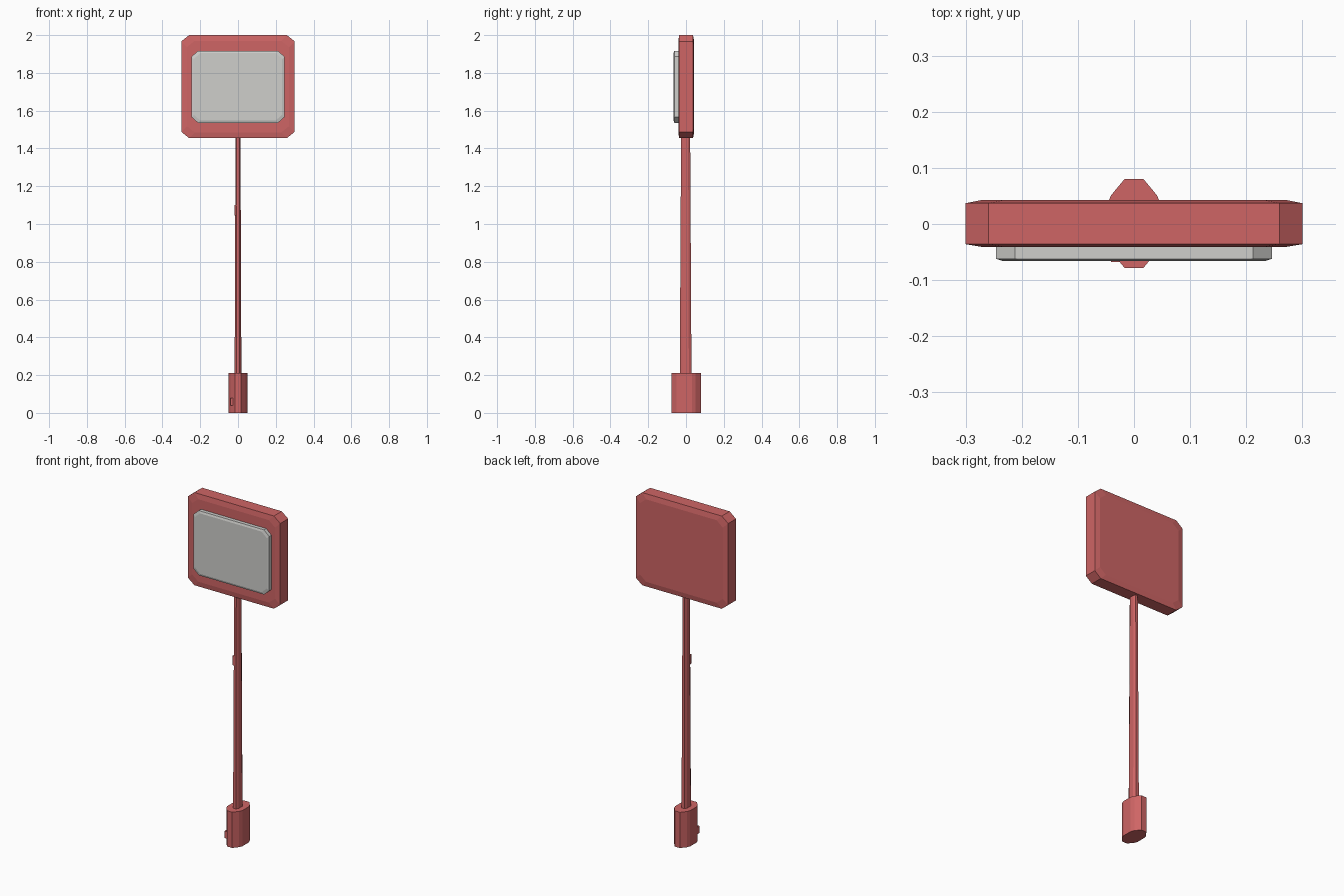
import bpy
import bmesh

cube = bpy.data.objects.get("Cube")
if cube:
    bpy.data.objects.remove(cube, do_unlink=True)


def material(name, colour):
    mat = bpy.data.materials.new(name)
    mat.use_nodes = True
    mat.diffuse_color = colour
    mat.node_tree.nodes["Principled BSDF"].inputs["Base Color"].default_value = colour
    return mat


red = material("soft red", (0.62, 0.13, 0.13, 1))
grey = material("light grey", (0.62, 0.62, 0.60, 1))


def loft(name, rings, mat):
    """Join matching rings of points into a closed solid."""
    bm = bmesh.new()
    loops = [[bm.verts.new(p) for p in ring] for ring in rings]
    n = len(loops[0])
    for a, b in zip(loops, loops[1:]):
        for i in range(n):
            j = (i + 1) % n
            bm.faces.new((a[i], a[j], b[j], b[i]))
    bm.faces.new(loops[0])
    bm.faces.new(loops[-1])
    bmesh.ops.recalc_face_normals(bm, faces=bm.faces)
    mesh = bpy.data.meshes.new(name)
    bm.to_mesh(mesh)
    bm.free()
    mesh.materials.append(mat)
    obj = bpy.data.objects.new(name, mesh)
    bpy.context.collection.objects.link(obj)
    return obj


def mirrored(quarter):
    """Mirror points of one quadrant, listed from top to side, into a full loop."""
    right = quarter + [(u, -v) for u, v in reversed(quarter)]
    return right + [(-u, v) for u, v in reversed(right)]


def octagon(w, h, cw, ch):
    return mirrored([(w - cw, h), (w, h - ch)])


def panel(name, w, h, cut, z, layers, mat):
    """Chamfered plate; layers give depth y and inset."""
    rings = []
    for y, inset in layers:
        outline = octagon(w - inset, h - inset, cut[0], cut[1])
        rings.append([(u, y, z + v) for u, v in outline])
    return loft(name, rings, mat)


def upright(name, outlines, heights, y, mat):
    return loft(name, [[(u, y + v, z) for u, v in o]
                       for o, z in zip(outlines, heights)], mat)


# Sign head with shallow bevelled front and back
panel("head_casing", 0.30, 0.2725, (0.041, 0.033), 1.7275,
      [(-0.041, 0.03), (-0.036, 0), (0.037, 0), (0.043, 0.03)], red)

# Raised screen plate
panel("screen", 0.246, 0.19, (0.034, 0.03), 1.726,
      [(-0.039, 0), (-0.062, 0), (-0.066, 0.012)], grey)

# Tapered pole
upright("pole", [octagon(0.018, 0.031, 0.009, 0.014),
                 octagon(0.013, 0.024, 0.006, 0.011)],
        [0.20, 1.47], -0.002, red)

# Foot block
foot = mirrored([(0.017, 0.079), (0.041, 0.05), (0.049, 0.03)])
upright("foot", [foot, foot], [0, 0.21], 0.001, red)


def box(name, x, y, z):
    ring = [(x[0], y[0]), (x[1], y[0]), (x[1], y[1]), (x[0], y[1])]
    return upright(name, [ring, ring], z, 0, red)


# Small button on the foot and clip on the pole
box("foot_button", (-0.041, -0.021), (-0.068, -0.03), (0.04, 0.08))
box("pole_clip", (-0.018, -0.008), (-0.025, -0.01), (1.045, 1.10))
